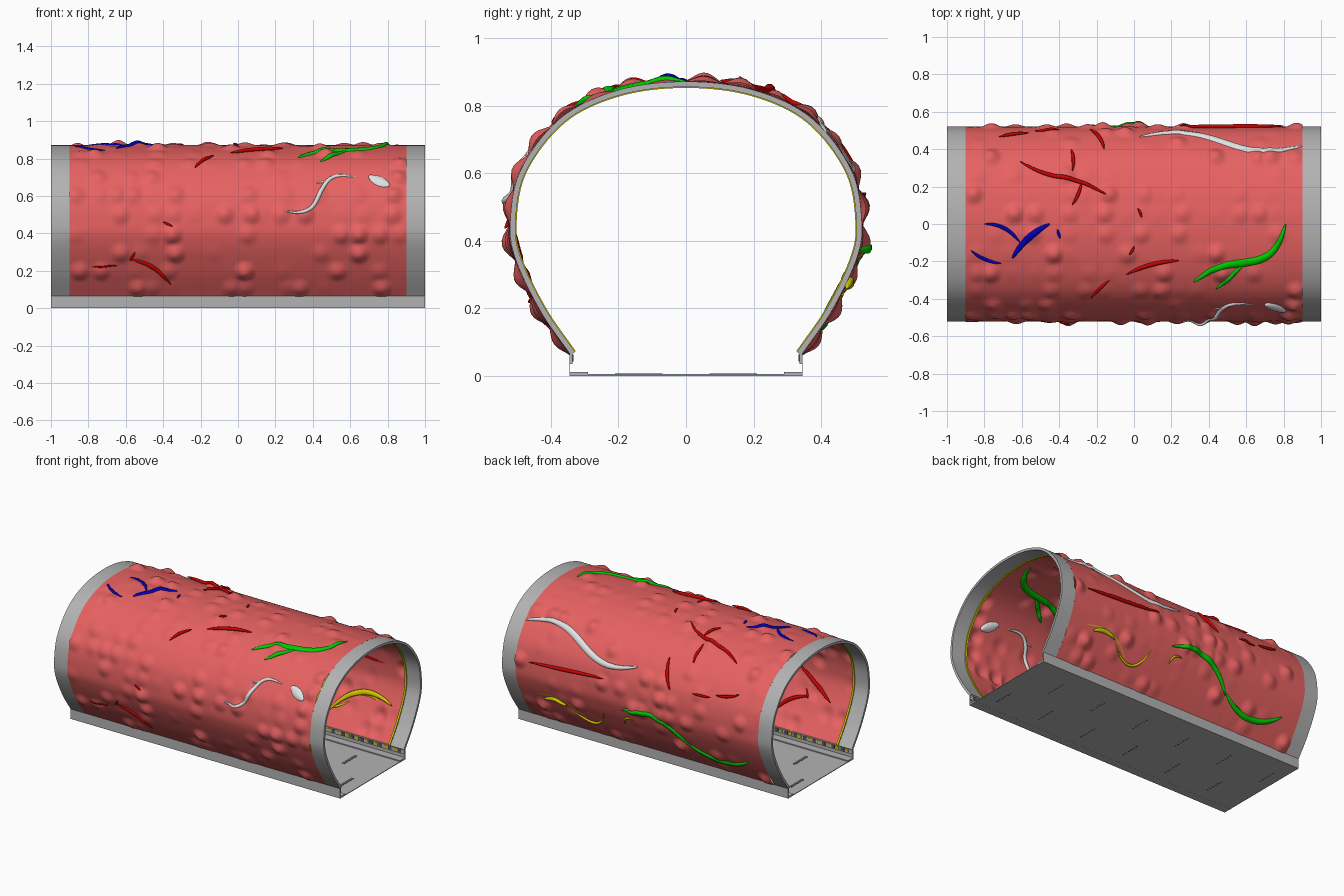
import bpy, bmesh, math, random
from mathutils import Vector

if "Cube" in bpy.data.objects:
    bpy.data.objects.remove(bpy.data.objects["Cube"])

random.seed(4)

def material(name, rgb):
    m = bpy.data.materials.new(name)
    m.diffuse_color = (*rgb, 1)
    m.use_nodes = True
    m.node_tree.nodes["Principled BSDF"].inputs["Base Color"].default_value = m.diffuse_color
    return m

TISSUE = material("tissue pink", (0.8, 0.12, 0.12))
GREY = material("frame grey", (0.45, 0.45, 0.45))
DARK = material("slot dark grey", (0.1, 0.1, 0.1))
RED = material("deep red", (0.6, 0.0, 0.0))
GREEN = material("green", (0.0, 0.6, 0.0))
BLUE = material("blue", (0.0, 0.0, 0.5))
YELLOW = material("yellow", (0.65, 0.58, 0.0))
WHITE = material("pale grey", (0.75, 0.75, 0.75))

def catmull(pts, n):
    """Smooth curve through 2D points, n samples per span."""
    p = [Vector(q) for q in pts]
    p = [2 * p[0] - p[1]] + p + [2 * p[-1] - p[-2]]
    out = []
    for i in range(1, len(p) - 2):
        a, b, c, d = p[i - 1:i + 3]
        for k in range(n):
            t = k / n
            out.append(0.5 * (2 * b + (c - a) * t + (2 * a - 5 * b + 4 * c - d) * t * t
                              + (3 * b - a - 3 * c + d) * t ** 3))
    return out + [p[-2]]

# arch profile (y, z), mirrored, measured by arc length
HALF = [(0.342, 0.062), (0.43, 0.19), (0.503, 0.34), (0.521, 0.45),
        (0.49, 0.61), (0.37, 0.765), (0.2, 0.847)]
raw = catmull([(-y, z) for y, z in HALF] + [(0, 0.872)] + HALF[::-1], 16)
cum = [0.0]
for a, b in zip(raw, raw[1:]):
    cum.append(cum[-1] + (b - a).length)
LENGTH = cum[-1]

def profile(s):
    s = min(max(s, 0), LENGTH)
    i = 0
    while i < len(cum) - 2 and cum[i + 1] < s:
        i += 1
    return raw[i].lerp(raw[i + 1], (s - cum[i]) / (cum[i + 1] - cum[i]))

def normal(s):
    d = (profile(s + 0.01) - profile(s - 0.01)).normalized()
    return Vector((-d.y, d.x))

def surf(x, s, off):
    q = profile(s) + normal(s) * off
    return Vector((x, q.x, q.y))

# bumps: rows around the arch, random height and position along x
ROWS, COLS = 22, 18
STEP_S, STEP_X = LENGTH / ROWS, 1.8 / COLS
BUMPS = {(r, c): (0.029 * random.random() ** 4.5, random.uniform(-0.025, 0.025))
         for r in range(ROWS) for c in range(COLS)}

def bump(x, s):
    r0, c0 = int(s / STEP_S), int((x + 0.9) / STEP_X)
    h = 0
    for r in (r0 - 1, r0, r0 + 1):
        for c in (c0 - 1, c0, c0 + 1):
            if (r, c) in BUMPS:
                amp, jit = BUMPS[r, c]
                d = math.hypot(x + 0.9 - (c + 0.5) * STEP_X - jit, s - (r + 0.5) * STEP_S) / 0.068
                if d < 1:
                    h = max(h, amp * math.cos(d * math.pi / 2) ** 2)
    return h

def finish(name, bm, mat, smooth=None):
    bmesh.ops.recalc_face_normals(bm, faces=bm.faces)
    me = bpy.data.meshes.new(name)
    bm.to_mesh(me)
    bm.free()
    me.materials.append(mat)
    ob = bpy.data.objects.new(name, me)
    bpy.context.collection.objects.link(ob)
    if smooth:
        bpy.ops.object.select_all(action='DESELECT')
        ob.select_set(True)
        bpy.context.view_layer.objects.active = ob
        bpy.ops.object.shade_smooth_by_angle(angle=math.radians(smooth))

def skin(bm, rings, closed):
    """Join successive vertex loops with quads."""
    for a, b in zip(rings, rings[1:]):
        n = len(a)
        for i in range(n if closed else n - 1):
            j = (i + 1) % n
            bm.faces.new((a[i], a[j], b[j], b[i]))
    if closed:
        bm.faces.new(rings[0])
        bm.faces.new(rings[-1][::-1])

def box(bm, x0, x1, y0, y1, z0, z1):
    for v in bmesh.ops.create_cube(bm, size=1)['verts']:
        v.co = Vector(((x0, x1)[v.co.x > 0], (y0, y1)[v.co.y > 0], (z0, z1)[v.co.z > 0]))

# tissue tunnel with bumps
bm = bmesh.new()
N = 190
frames = [(profile(LENGTH * j / N), normal(LENGTH * j / N), LENGTH * j / N) for j in range(N + 1)]
grid = []
for i in range(N + 1):
    x = -0.9 + 1.8 * i / N
    row = []
    for p, n, s in frames:
        q = p + n * bump(x, s)
        row.append(bm.verts.new((x, q.x, q.y)))
    grid.append(row)
skin(bm, grid, False)
finish("tissue_tunnel", bm, TISSUE, 60)

# end rings and the thin light strips just inside them
def arch_strip(name, x0, x1, o0, o1, mat):
    bm = bmesh.new()
    rings = []
    for j in range(97):
        s = LENGTH * j / 96
        rings.append([bm.verts.new(surf(x, s, o))
                      for x, o in ((x0, o0), (x1, o0), (x1, o1), (x0, o1))])
    skin(bm, rings, True)
    finish(name, bm, mat, 30)

for side, k in (("left", -1), ("right", 1)):
    arch_strip(side + "_end_ring", k * 0.9, k * 1.0, -0.016, 0.0, GREY)
    arch_strip(side + "_light_strip", k * 0.885, k * 0.898, -0.019, -0.013, YELLOW)

# floor plate, edge strips, thin side walls and rails
bm = bmesh.new()
box(bm, -1, 1, -0.345, 0.345, 0.0005, 0.005)
for k in (-1, 1):
    box(bm, -1, 1, *sorted((k * 0.29, k * 0.345)), 0.0, 0.012)
    box(bm, -1, 1, *sorted((k * 0.343, k * 0.345)), 0.0, 0.062)
    box(bm, -1, 1, *sorted((k * 0.336, k * 0.345)), 0.036, 0.068)
finish("floor_and_rails", bm, GREY)

# lights and dark gaps along the rails
lamps, gaps = bmesh.new(), bmesh.new()
for k in (-1, 1):
    for i in range(28):
        x = -0.97 + i * 0.07
        box(lamps, x, x + 0.022, *sorted((k * 0.333, k * 0.337)), 0.044, 0.062)
        box(gaps, x + 0.03, x + 0.055, *sorted((k * 0.333, k * 0.337)), 0.042, 0.064)
finish("rail_lights", lamps, YELLOW)
finish("rail_gaps", gaps, DARK)

# floor slots in two staggered rows, dashed on the underside
bm = bmesh.new()
for i in range(6):
    for k in (-1, 1):
        x, y = -0.835 - k * 0.085 + i * 0.33, k * 0.14 - 0.07
        box(bm, x - 0.01, x + 0.01, y, y + 0.14, 0.003, 0.0065)
        for d in range(6):
            box(bm, x - 0.006, x + 0.006, y + d * 0.025, y + d * 0.025 + 0.01, 0.0, 0.002)
finish("floor_slots", bm, DARK)

# veins run from start to end over the arch; bow bends them, wave makes an S
TABLE = [(LENGTH * i / 400, profile(LENGTH * i / 400)) for i in range(401)]

def arc(view, v):
    """Arc position from y on the top, or from z on the front or back wall."""
    if view == 'top':
        return min((abs(p.x - v), s) for s, p in TABLE if p.y > 0.43)[1]
    return min((abs(p.y - v), s) for s, p in TABLE if (p.x < 0) == (view == 'front'))[1]

OUT = -0.008   # sits on the outside only

def vein(bm, width, view, x0, v0, x1, v1, bow=0.0, wave=0.0, inner=0.0):
    a, b = Vector((x0, arc(view, v0))), Vector((x1, arc(view, v1)))
    d, n, rings = b - a, 30, []
    side = Vector((-d.y, d.x))
    path = [a + d * (i / n) + side * (bow * 4 * (i / n) * (1 - i / n)
            + wave * math.sin(math.tau * i / n)) for i in range(n + 1)]
    width *= min(1, 0.5 + 1.8 * d.length)
    for i, p in enumerate(path):
        t = path[min(i + 1, n)] - path[max(i - 1, 0)]
        across = Vector((-t.y, t.x)).normalized()
        w = width * (0.15 + 0.85 * max(0, math.sin(math.pi * i / n)) ** 0.6)
        base = bump(*p) - 0.001 - inner
        ring = []
        for k in range(8):
            o = across * (w * math.cos(math.tau * k / 8))
            h = min(w, 0.011) * math.sin(math.tau * k / 8)
            ring.append(bm.verts.new(surf(p.x + o.x, p.y + o.y, base + h)))
        rings.append(ring)
    skin(bm, rings, True)

bm = bmesh.new()
vein(bm, 0.018, 'top', -0.65, -0.18, -0.45, 0.0, 0.08)
vein(bm, 0.012, 'top', -0.8, 0.0, -0.61, -0.1, 0.14)
vein(bm, 0.012, 'top', -0.87, -0.14, -0.71, -0.21, -0.08)
vein(bm, 0.014, 'top', -0.41, -0.03, -0.395, -0.075)
finish("blue_veins", bm, BLUE, 70)

bm = bmesh.new()
vein(bm, 0.022, 'top', 0.32, -0.31, 0.81, 0.0, -0.1, 0.075)
vein(bm, 0.016, 'top', 0.58, -0.22, 0.44, -0.345)
vein(bm, 0.018, 'back', 0.13, 0.355, -0.34, 0.215, 0.2)
vein(bm, 0.02, 'back', -0.34, 0.23, -0.78, 0.225, -0.2)
finish("green_veins", bm, GREEN, 70)

bm = bmesh.new()
vein(bm, 0.018, 'back', 0.82, 0.26, 0.4, 0.15, 0.22, 0.0, 0.009)
vein(bm, 0.018, 'back', 0.72, 0.26, 0.55, 0.265, 0.14, 0.0, OUT)
vein(bm, 0.009, 'back', 0.53, 0.24, 0.27, 0.29, -0.42, 0.0, -0.004)
vein(bm, 0.01, 'back', 0.12, 0.25, 0.04, 0.31, 0.3, 0.0, OUT)
finish("yellow_veins", bm, YELLOW, 70)

bm = bmesh.new()
vein(bm, 0.022, 'top', 0.03, 0.465, 0.9, 0.415, 0.0, 0.07)
vein(bm, 0.012, 'front', 0.25, 0.52, 0.63, 0.7, 0.0, -0.13)
vein(bm, 0.009, 'front', 0.48, 0.68, 0.42, 0.67)
vein(bm, 0.042, 'front', 0.7, 0.705, 0.81, 0.655)
finish("white_veins", bm, WHITE, 70)

bm = bmesh.new()
vein(bm, 0.012, 'top', -0.61, 0.33, -0.15, 0.155, 0.0, -0.03, OUT)
for x0, y0, x1, y1 in ((-0.28, 0.225, -0.33, 0.1), (-0.335, 0.39, -0.33, 0.28),
                       (-0.235, 0.5, -0.16, 0.395), (-0.72, 0.46, -0.565, 0.48),
                       (-0.04, -0.27, 0.24, -0.195), (-0.23, -0.39, -0.13, -0.3),
                       (0.02, 0.085, 0.04, 0.035), (0.0, -0.12, -0.025, -0.16)):
    vein(bm, 0.012, 'top', x0, y0, x1, y1, 0.06, 0.0, OUT)
vein(bm, 0.013, 'front', -0.58, 0.26, -0.36, 0.125, 0.12)
vein(bm, 0.012, 'front', -0.58, 0.25, -0.55, 0.3)
vein(bm, 0.007, 'front', -0.78, 0.225, -0.64, 0.23, 0.0, 0.0, OUT)
vein(bm, 0.01, 'front', -0.4, 0.46, -0.35, 0.435, 0.0, 0.0, OUT)
vein(bm, 0.012, 'back', 0.8, 0.5, 0.245, 0.54, 0.0, 0.0, OUT)
vein(bm, 0.01, 'back', -0.4, 0.6, -0.53, 0.605, 0.0, 0.0, OUT)
vein(bm, 0.014, 'front', -0.49, 0.43, -0.75, 0.26, 0.0, 0.0, 0.012)
finish("red_veins", bm, RED, 70)
